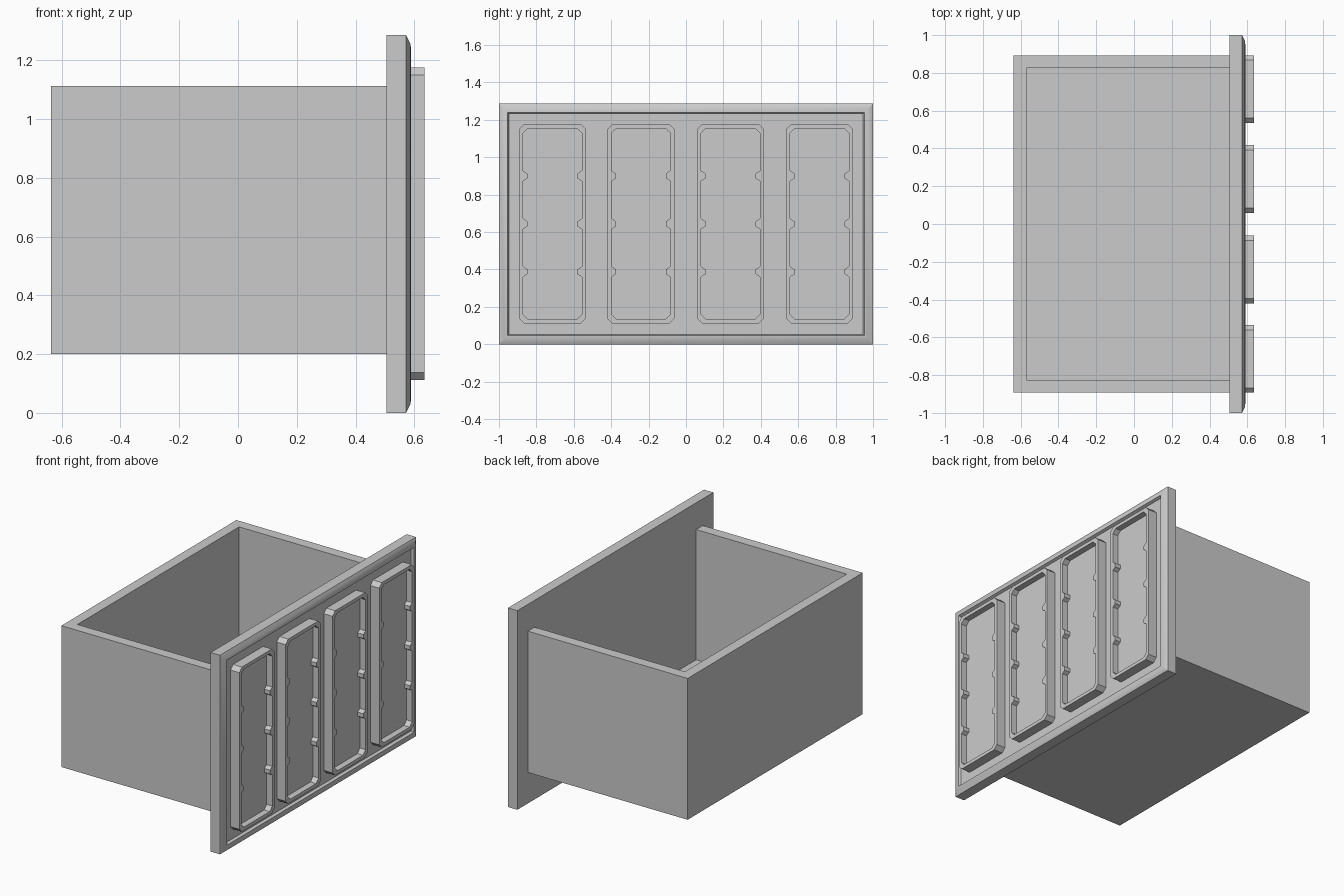
import bpy, bmesh, math

if "Cube" in bpy.data.objects:
    bpy.data.objects.remove(bpy.data.objects["Cube"], do_unlink=True)

grey = bpy.data.materials.new("plain grey")
grey.use_nodes = True
colour = (0.6, 0.6, 0.6, 1)
grey.diffuse_color = colour
grey.node_tree.nodes["Principled BSDF"].inputs["Base Color"].default_value = colour


def loft(name, rings):
    """Bridge equal-length closed rings and cap both ends."""
    bm = bmesh.new()
    loops = [[bm.verts.new(p) for p in ring] for ring in rings]
    for a, b in zip(loops, loops[1:]):
        for i in range(len(a)):
            j = (i + 1) % len(a)
            bm.faces.new((a[i], a[j], b[j], b[i]))
    bm.faces.new(loops[0])
    bm.faces.new(loops[-1])
    bmesh.ops.recalc_face_normals(bm, faces=bm.faces)
    mesh = bpy.data.meshes.new(name)
    bm.to_mesh(mesh)
    bm.free()
    mesh.materials.append(grey)
    obj = bpy.data.objects.new(name, mesh)
    bpy.context.collection.objects.link(obj)
    return obj


# Open drawer box; its front end is buried in the front panel
def box_ring(back, front, half, z):
    return [(back, -half, z), (front, -half, z), (front, half, z), (back, half, z)]


outer = (-0.637, 0.54, 0.893)
inner = (-0.57, 0.53, 0.825)
loft("drawer_box", [box_ring(*outer, 0.2), box_ring(*outer, 1.113),
                    box_ring(*inner, 1.113), box_ring(*inner, 0.272)])


# Front panel with a softly bevelled raised border around a sunken field
def panel_ring(inset, x):
    w, low, high = 1 - inset, inset, 1.286 - inset
    return [(x, -w, low), (x, w, low), (x, w, high), (x, -w, high)]


border = [(0, 0.505), (0, 0.572), (0.03, 0.587), (0.046, 0.589), (0.053, 0.572)]
panel = loft("front_panel", [panel_ring(*step) for step in border])
bpy.context.view_layer.objects.active = panel
panel.select_set(True)
bpy.ops.object.shade_smooth_by_angle(angle=math.radians(35))
panel.select_set(False)


# Raised trays with clipped corners and small bumps along the inner rim
def tray_ring(centre, x, inset, bump):
    w, h, clip = 0.179 - inset, 0.532 - inset, 0.026
    side = [(w, -h + clip)]
    for z in (-0.256, 0, 0.256):
        side += [(w, z - 0.028), (w - bump, z - 0.013),
                 (w - bump, z + 0.013), (w, z + 0.028)]
    side += [(w, h - clip), (w - clip, h)]
    half = [(w - clip, -h)] + side
    points = half + [(-y, -z) for y, z in half]
    return [(x, centre + y, 0.644 + z) for y, z in points]


for number, centre in enumerate((-0.714, -0.241, 0.238, 0.714), 1):
    loft(f"raised_tray_{number}", [
        tray_ring(centre, 0.565, 0, 0), tray_ring(centre, 0.635, 0, 0),
        tray_ring(centre, 0.635, 0.022, 0.023), tray_ring(centre, 0.595, 0.022, 0.023)])
